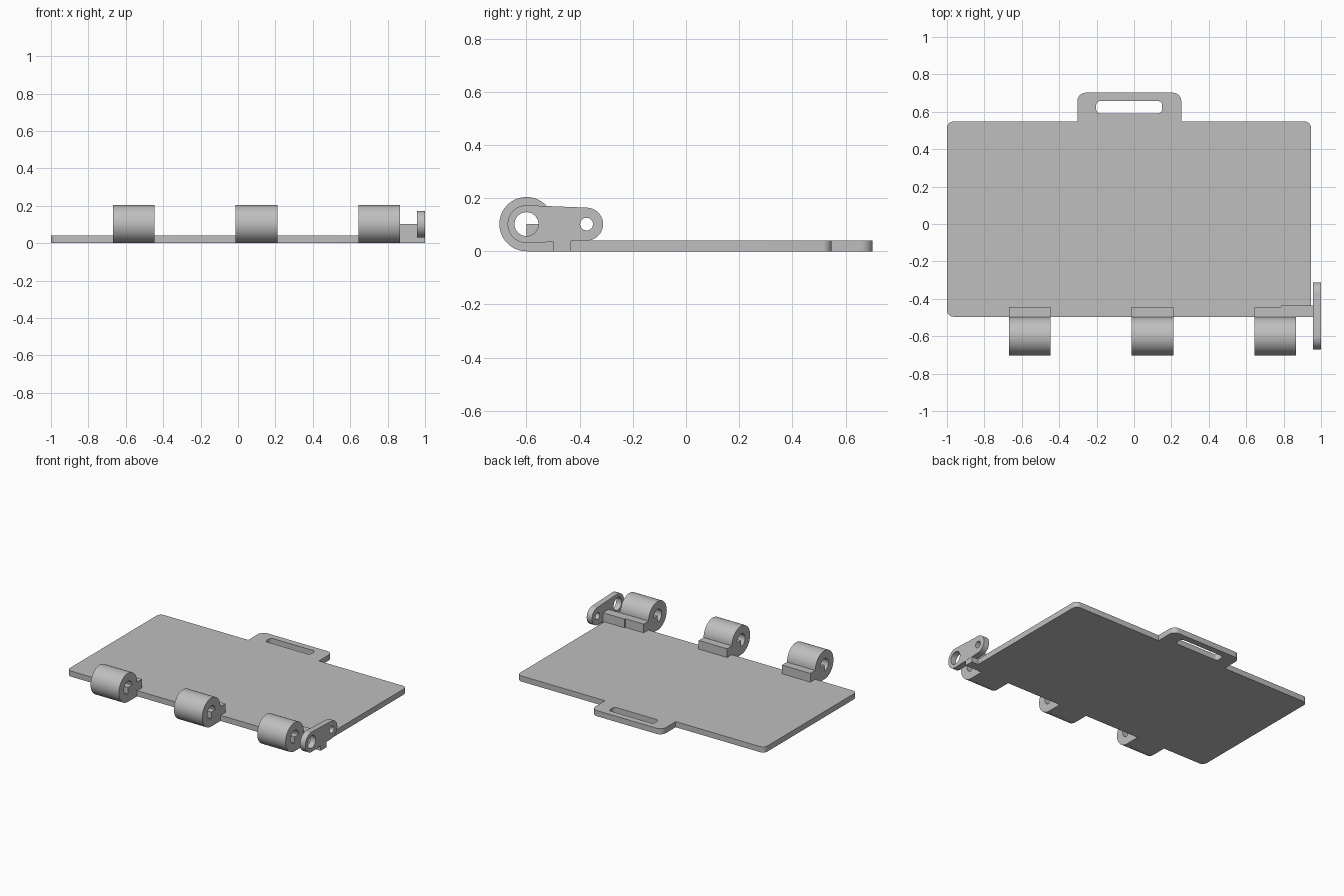
import bpy, bmesh
from math import sin, cos, acos, pi, radians
from mathutils import Vector

cube = bpy.data.objects.get("Cube")
if cube:
    bpy.data.objects.remove(cube, do_unlink=True)

# Single grey finish
grey = bpy.data.materials.new("plain_grey")
grey.use_nodes = True
colour = (0.52, 0.52, 0.52, 1)
grey.diffuse_color = colour
grey.node_tree.nodes["Principled BSDF"].inputs["Base Color"].default_value = colour


def arc(cx, cy, r, a, b, n=32):
    return [(cx + r * cos(a + (b - a) * i / n), cy + r * sin(a + (b - a) * i / n))
            for i in range(n + 1)]


def circle(cx, cy, r, n=40):
    return arc(cx, cy, r, 0, 2 * pi, n)[:-1]


def fillet(corners, n=8):
    """Round each right-angled (x, y, radius) corner; radius 0 stays sharp."""
    out = []
    for i, (x, y, r) in enumerate(corners):
        p = Vector((x, y))
        if r == 0:
            out.append(p)
            continue
        before = (Vector(corners[i - 1][:2]) - p).normalized()
        after = (Vector(corners[(i + 1) % len(corners)][:2]) - p).normalized()
        c = p + r * (before + after)
        for k in range(n + 1):
            t = pi / 2 * k / n
            out.append(c - r * (after * cos(t) + before * sin(t)))
    return out


def rectangle(x0, x1, y0, y1, r=0):
    return fillet([(x0, y0, r), (x1, y0, r), (x1, y1, r), (x0, y1, r)])


def extrude(name, loops, low, high, along_x=False):
    """Extrude outline and hole loops along z, or along x for (y, z) profiles."""
    curve = bpy.data.curves.new(name + "_profile", "CURVE")
    curve.dimensions = "2D"
    curve.fill_mode = "BOTH"
    curve.extrude = (high - low) / 2
    for loop in loops:
        spline = curve.splines.new("POLY")
        spline.points.add(len(loop) - 1)
        for point, (u, v) in zip(spline.points, loop):
            point.co = (u, v, 0, 1)
        spline.use_cyclic_u = True
    helper = bpy.data.objects.new(name + "_profile", curve)
    bpy.context.scene.collection.objects.link(helper)
    graph = bpy.context.evaluated_depsgraph_get()
    mesh = bpy.data.meshes.new_from_object(helper.evaluated_get(graph))
    bpy.data.objects.remove(helper, do_unlink=True)
    bpy.data.curves.remove(curve)

    bm = bmesh.new()
    bm.from_mesh(mesh)
    bmesh.ops.remove_doubles(bm, verts=bm.verts, dist=0.0001)
    for v in bm.verts:
        x, y, z = v.co
        z += (low + high) / 2
        v.co = (z, x, y) if along_x else (x, y, z)
    bmesh.ops.recalc_face_normals(bm, faces=bm.faces)
    bm.to_mesh(mesh)
    bm.free()
    mesh.name = name
    mesh.materials.clear()
    mesh.materials.append(grey)
    obj = bpy.data.objects.new(name, mesh)
    bpy.context.scene.collection.objects.link(obj)
    bpy.ops.object.select_all(action="DESELECT")
    obj.select_set(True)
    bpy.context.view_layer.objects.active = obj
    bpy.ops.object.shade_smooth_by_angle(angle=radians(30))
    return obj


# Flat panel with a slotted handle tab at the back
left, right, front, back = -1.0, 0.947, -0.496, 0.548
tab_l, tab_r, tab_back = -0.303, 0.253, 0.702
panel = fillet([
    (left, front, 0.035), (right, front, 0.035), (right, back, 0.035),
    (tab_r, back, 0), (tab_r, tab_back, 0.045),
    (tab_l, tab_back, 0.045), (tab_l, back, 0), (left, back, 0.035)])
slot = rectangle(-0.202, 0.15, 0.592, 0.657, 0.02)
extrude("panel", [panel, slot], 0, 0.04)

# Hinge barrels: round with a square foot that fills a quarter of the bore
axis_y, axis_z, barrel_r, bore_r = -0.6, 0.102, 0.102, 0.045
foot_back = -0.443
barrel = arc(axis_y, axis_z, barrel_r, 0, 1.5 * pi, 48)
barrel += [(foot_back, 0), (foot_back, axis_z)]
bore = arc(axis_y, axis_z, bore_r, 0, 1.5 * pi) + [(axis_y, axis_z)]
for side, x in (("right", -0.669), ("middle", -0.013), ("left", 0.643)):
    extrude("hinge_barrel_" + side, [barrel, bore], x, x + 0.223, True)

# Lever arm: two round ends joined by tangents, with a hole in each
pin_y, big_r, small_r = -0.374, 0.071, 0.062
a = acos((big_r - small_r) / (pin_y - axis_y))
arm = arc(axis_y, axis_z, big_r, a, 2 * pi - a) + arc(pin_y, axis_z, small_r, -a, a)
extrude("lever_arm", [arm, circle(axis_y, axis_z, bore_r),
                      circle(pin_y, axis_z, 0.024)], 0.958, 1.0, True)

# Bar tying the lever arm to the panel
extrude("arm_bracket", [rectangle(-0.498, -0.435, 0, axis_z)], 0.787, 0.9995, True)
